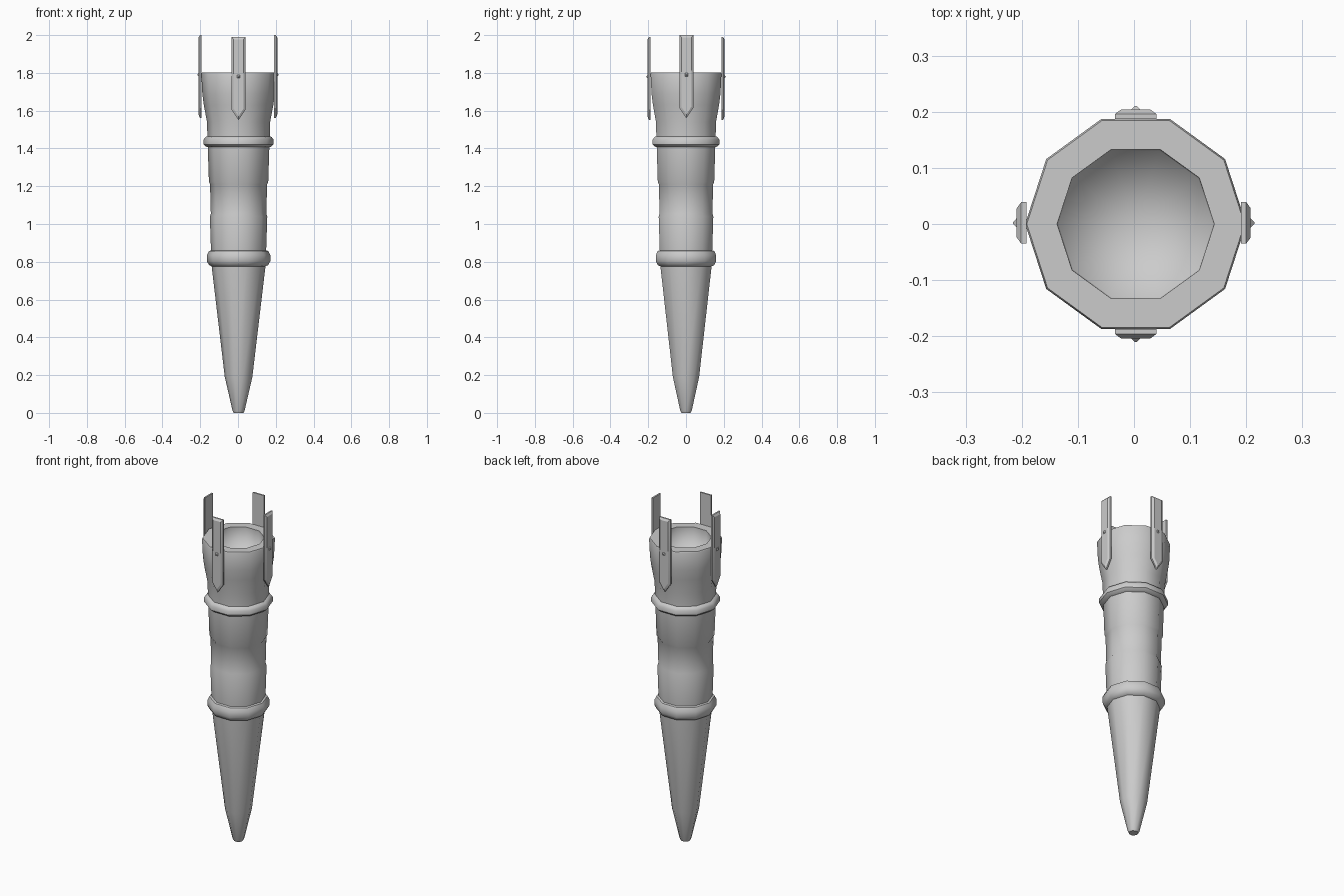
import bpy, bmesh, math
from mathutils import Matrix, Vector

if "Cube" in bpy.data.objects:
    bpy.data.objects.remove(bpy.data.objects["Cube"])

SIDES = 10
CX = 0.003  # the shaft sits a hair off the blade centre


def finish(name, bm, angle):
    bmesh.ops.recalc_face_normals(bm, faces=bm.faces[:])
    me = bpy.data.meshes.new(name)
    bm.to_mesh(me)
    bm.free()
    ob = bpy.data.objects.new(name, me)
    bpy.context.collection.objects.link(ob)
    bpy.ops.object.select_all(action='DESELECT')
    ob.select_set(True)
    bpy.context.view_layer.objects.active = ob
    bpy.ops.object.shade_smooth_by_angle(angle=math.radians(angle))
    return ob


def lathe(name, profile, angle=40, flip=False):
    """Revolve (radius, z) points; radius 0 makes a pole."""
    bm = bmesh.new()
    rings = []
    for r, z in profile:
        if r == 0:
            rings.append([bm.verts.new((CX, 0, z))] * SIDES)
        else:
            rings.append([bm.verts.new((CX + r * math.cos(i * math.tau / SIDES),
                                        r * math.sin(i * math.tau / SIDES), z))
                          for i in range(SIDES)])
    for a, b in zip(rings, rings[1:]):
        for i in range(SIDES):
            j = (i + 1) % SIDES
            bm.faces.new(list(dict.fromkeys((a[i], a[j], b[j], b[i]))))
    ob = finish(name, bm, angle)
    if flip:
        ob.data.flip_normals()
    return ob


# Tapered shaft with recessed grip band and flared head
lathe("shaft", [(0, 0), (0.026, 0), (0.032, 0.012), (0.073, 0.19), (0.143, 0.78),
                (0.146, 0.86), (0.152, 1.04), (0.147, 1.055), (0.151, 1.21),
                (0.157, 1.222), (0.163, 1.41), (0.165, 1.46), (0.167, 1.54),
                (0.184, 1.63), (0.192, 1.69), (0.197, 1.795), (0.194, 1.802),
                (0.14, 1.802)])

# Hollow in the head
lathe("bowl", [(0.14, 1.802), (0.138, 1.687), (0, 1.68)], angle=180, flip=True)

# Collars
lathe("lower_collar", [(0.14, 0.775), (0.156, 0.782), (0.168, 0.803),
                       (0.168, 0.835), (0.157, 0.857), (0.14, 0.862)])
lathe("upper_collar", [(0.158, 1.405), (0.174, 1.41), (0.186, 1.422),
                       (0.186, 1.446), (0.175, 1.461), (0.158, 1.466)])


def blade(name, turn, inner, z_shift, offset):
    """Pointed strip with bevelled outer face and a small stud; built facing +x."""
    bm = bmesh.new()

    def outline(x, w, top, shoulder, tip):
        return [bm.verts.new((x, y, z)) for y, z in
                ((-w, top), (-w, shoulder), (0, tip), (w, shoulder), (w, top))]

    loops = [outline(inner, 0.037, 1.99, 1.605, 1.55),
             outline(inner + 0.009, 0.037, 1.99, 1.605, 1.55),
             outline(inner + 0.017, 0.026, 1.978, 1.61, 1.57)]
    bm.faces.new(loops[0])
    bm.faces.new(loops[-1])
    for a, b in zip(loops, loops[1:]):
        for i in range(5):
            j = (i + 1) % 5
            bm.faces.new((a[i], a[j], b[j], b[i]))
    # stud
    bmesh.ops.create_cone(
        bm, cap_ends=True, segments=4, radius1=0.014, radius2=0.002, depth=0.008,
        matrix=Matrix.Translation((inner + 0.0195, 0, 1.78))
        @ Matrix.Rotation(math.pi / 2, 4, 'Y') @ Matrix.Rotation(math.pi / 4, 4, 'Z'))
    bm.transform(Matrix.Translation(Vector(offset) + Vector((0, 0, z_shift)))
                 @ Matrix.Rotation(turn, 4, 'Z'))
    finish(name, bm, 20)


# Four blades around the head
blade("right_blade", 0, 0.191, 0.01, (0, 0.002, 0))
blade("back_blade", math.pi / 2, 0.187, 0, (CX, 0, 0))
blade("left_blade", math.pi, 0.192, 0.01, (0, 0.002, 0))
blade("front_blade", -math.pi / 2, 0.187, 0, (CX, 0, 0))
